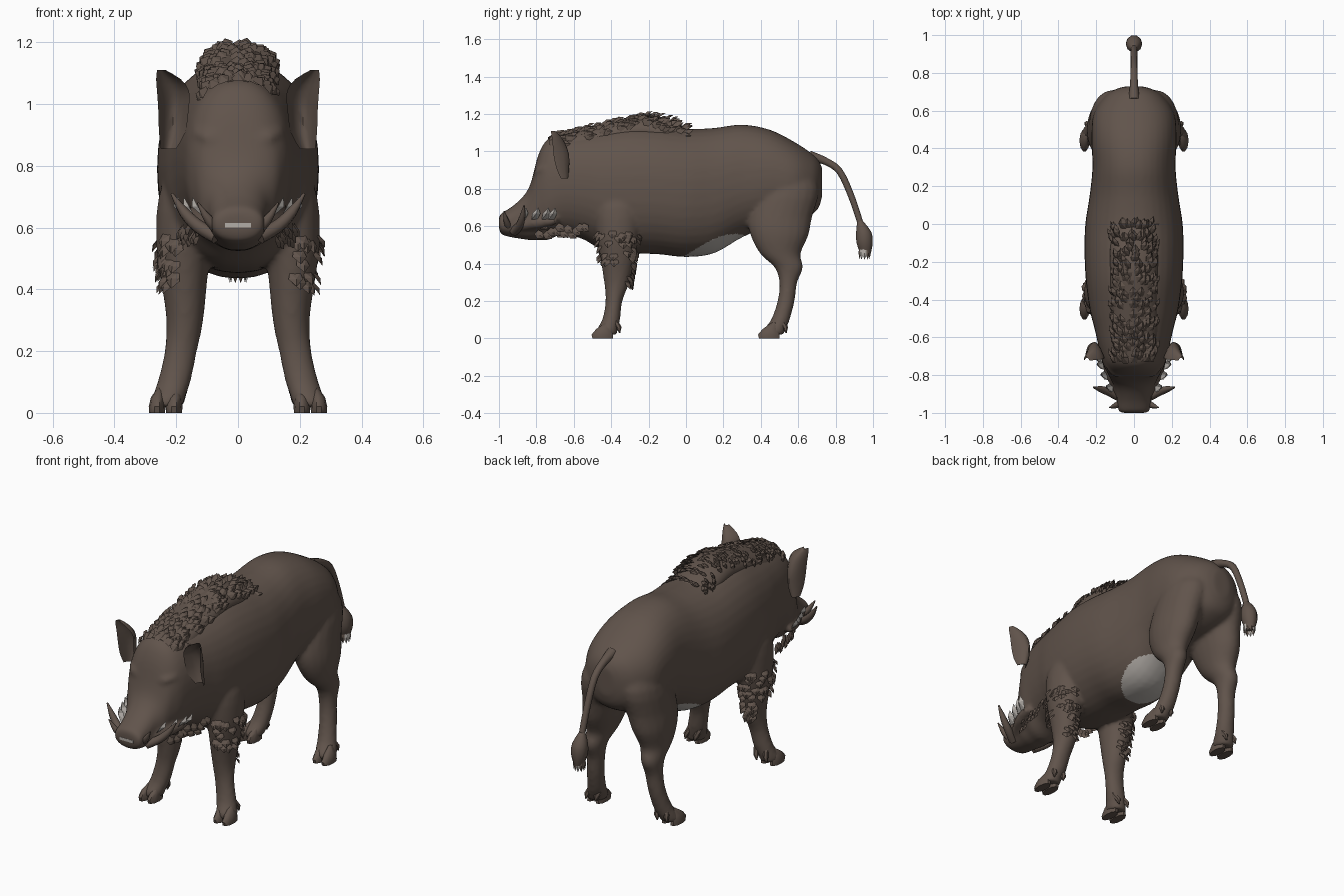
import bpy, bmesh, math, random
from mathutils import Vector

if "Cube" in bpy.data.objects:
    bpy.data.objects.remove(bpy.data.objects["Cube"])
random.seed(4)

def mat(name, rgb):
    m = bpy.data.materials.new(name)
    m.diffuse_color = (*rgb, 1)
    m.use_nodes = True
    m.node_tree.nodes["Principled BSDF"].inputs["Base Color"].default_value = m.diffuse_color
    return m

BROWN = mat("brown_hide", (0.119, 0.088, 0.071))
PALE = mat("pale_grey", (0.45, 0.42, 0.39))

def finish(bm, name, mats=(BROWN,), smooth=True, blend=False):
    if smooth:
        bmesh.ops.recalc_face_normals(bm, faces=bm.faces)
    me = bpy.data.meshes.new(name)
    bm.to_mesh(me)
    bm.free()
    ob = bpy.data.objects.new(name, me)
    bpy.context.collection.objects.link(ob)
    for m in mats:
        me.materials.append(m)
    bpy.ops.object.select_all(action='DESELECT')
    ob.select_set(True)
    bpy.context.view_layer.objects.active = ob
    if blend:  # fuse overlapping volumes into one skin
        r = ob.modifiers.new("fuse", 'REMESH')
        r.mode, r.voxel_size = 'VOXEL', .011
        s = ob.modifiers.new("soften", 'SMOOTH')
        s.iterations, s.factor = 8, .5
        bpy.ops.object.modifier_apply(modifier="fuse")
        bpy.ops.object.modifier_apply(modifier="soften")
    if smooth:
        bpy.ops.object.shade_smooth_by_angle(angle=math.radians(50))
    return ob

def resample(rows, n):
    """Catmull-Rom interpolation between rows of numbers."""
    rows = [Vector(r) for r in rows]
    out = []
    for i in range(len(rows) - 1):
        a, b, c, d = rows[max(i - 1, 0)], rows[i], rows[i + 1], rows[min(i + 2, len(rows) - 1)]
        for k in range(n):
            t = k / n
            out.append(0.5 * (2 * b + (c - a) * t + (2 * a - 5 * b + 4 * c - d) * t * t
                              + (3 * b - a - 3 * c + d) * t ** 3))
    return out + [rows[-1]]

def skin(bm, rings):
    rings = [[bm.verts.new(p) for p in r] for r in rings]
    n = len(rings[0])
    for a, b in zip(rings, rings[1:]):
        for i in range(n):
            bm.faces.new((a[i], a[(i + 1) % n], b[(i + 1) % n], b[i]))
    bm.faces.new(rings[0])
    bm.faces.new(rings[-1][::-1])

def loft(bm, rows, axis='z', seg=20, n=3, power=1.0, sx=1):
    """Rows: position along axis, two centre values, two radii."""
    rings = []
    for t, c1, c2, r1, r2 in resample(rows, n):
        ring = []
        for i in range(seg):
            a = math.tau * i / seg
            ca, sa = math.cos(a), math.sin(a)
            u = c1 + r1 * math.copysign(abs(ca) ** power, ca)
            v = c2 + r2 * math.copysign(abs(sa) ** power, sa)
            ring.append((u * sx, t, v) if axis == 'y' else (u * sx, v, t))
        rings.append(ring)
    skin(bm, rings)

def sweep(bm, path, seg=8, n=3, sx=1):
    """Round tube along points (x, y, z, radius)."""
    pts = resample(path, n)
    rings = []
    for i, p in enumerate(pts):
        d = (pts[min(i + 1, len(pts) - 1)] - pts[max(i - 1, 0)]).to_3d()
        q = d.to_track_quat('Z', 'Y')
        ring = []
        for k in range(seg):
            a = math.tau * k / seg
            v = p.to_3d() + q @ Vector((math.cos(a), math.sin(a), 0)) * p[3]
            ring.append((v.x * sx, v.y, v.z))
        rings.append(ring)
    skin(bm, rings)

def tuft(bm, base, tip, side, lift, index=0):
    """One pointed, slightly ridged lock of hair."""
    b, t, s, l = map(Vector, (base, tip, side, lift))
    m = b.lerp(t, 0.5)
    v = [bm.verts.new(p) for p in (b - s * .7, b + s * .7, m + s, t, m - s, m + l)]
    for i in range(5):
        bm.faces.new((v[i], v[(i + 1) % 5], v[5])).material_index = index

# Body, head and legs, fused. Body rows: (y, top, bottom, half width)
profile = [(-1.0, .655, .585, .07), (-.985, .67, .555, .085), (-.93, .705, .54, .09),
           (-.87, .76, .53, .10), (-.83, .83, .525, .12), (-.79, .98, .525, .14),
           (-.74, 1.065, .525, .165), (-.66, 1.09, .555, .185), (-.55, 1.105, .53, .21),
           (-.45, 1.12, .475, .235), (-.3, 1.14, .455, .255), (-.15, 1.135, .45, .262),
           (0, 1.12, .435, .258), (.15, 1.125, .455, .235), (.3, 1.143, .54, .22),
           (.45, 1.115, .60, .225), (.58, 1.05, .62, .215), (.67, .99, .66, .16),
           (.71, .95, .70, .105), (.728, .91, .76, .05)]
front = [(.85, .14, -.35, .06, .09), (.7, .165, -.36, .092, .125), (.55, .175, -.365, .09, .112),
         (.45, .175, -.365, .078, .097), (.3, .172, -.37, .06, .068), (.2, .185, -.385, .053, .045),
         (.1, .207, -.40, .054, .048), (.05, .225, -.42, .054, .057), (.02, .23, -.425, .052, .057)]
hind = [(.95, .09, .53, .07, .11), (.8, .115, .545, .11, .165), (.65, .138, .505, .105, .17),
        (.55, .155, .5, .095, .155), (.45, .168, .505, .072, .107), (.38, .178, .55, .055, .077),
        (.3, .182, .547, .048, .048), (.2, .192, .535, .046, .046), (.1, .207, .505, .05, .05),
        (.05, .222, .475, .054, .06), (.02, .23, .465, .052, .057)]
bm = bmesh.new()
loft(bm, [(y, 0, (a + b) / 2, w, (a - b) / 2) for y, a, b, w in profile],
     'y', seg=36, n=4, power=.9)
for s in (-1, 1):
    loft(bm, front, sx=s)
    loft(bm, hind, sx=s)
    # soft brow ridge and lip fold
    sweep(bm, [(.05, -.80, .87, .012), (.095, -.785, .89, .028), (.14, -.75, .91, .015)], sx=s)
    sweep(bm, [(.06, -.95, .585, .02), (.085, -.87, .605, .03), (.125, -.78, .62, .035),
               (.16, -.69, .63, .02)], sx=s)
body = finish(bm, "body_and_legs", (BROWN, PALE), blend=True)
for f in body.data.polygons:  # pale belly patch
    c = f.center
    f.material_index = int(c.z < .57 and ((c.y - .15) / .17) ** 2 + (c.x / .16) ** 2 < 1
                           and c.y < .31 and f.normal.z < -.2)

# Split hooves with dewclaws
for label, fy in (("front", -.435), ("hind", .455)):
    for s, sn in ((-1, "right"), (1, "left")):
        bm = bmesh.new()
        for x in (.207, .262):
            loft(bm, [(.085, x - .012, fy + .015, .008, .012), (.05, x - .002, fy - .005, .022, .042),
                      (.02, x, fy - .013, .027, .06), (0, x, fy - .01, .026, .058)], seg=10, n=1, sx=s)
        for dx in (-.035, .025):
            sweep(bm, [(.21 + dx, fy + .05, .10, .015), (.225 + dx, fy + .078, .055, .014),
                       (.23 + dx, fy + .08, .03, .004)], seg=6, n=1, sx=s)
        finish(bm, f"{label}_hooves_{sn}")

# Shaggy hair on the front legs
bm = bmesh.new()
for s in (-1, 1):
    for i in range(60):
        z = random.uniform(.42, .58) if i < 35 else random.uniform(.3, .5)
        a = random.uniform(-.9, 1.0) * math.pi / 2 if i < 35 else random.uniform(.6, 1.2) * math.pi / 2
        k = (z - .3) / .25
        x, y = .173 + (.06 + .03 * k) * math.cos(a), -.368 + (.068 + .044 * k) * math.sin(a)
        out = Vector((math.cos(a) * s, math.sin(a), 0))
        b = Vector((x * s, y, z)) - out * .008
        tuft(bm, b, b + out * .026 + Vector((0, 0, -.045)),
             Vector((-out.y, out.x, 0)) * .024, out * .012)
finish(bm, "front_leg_hair", smooth=False)

# Mane: a low mound covered in backward-leaning locks
crest = [(-.72, 1.08), (-.6, 1.11), (-.44, 1.15), (-.25, 1.19), (-.1, 1.165), (.01, 1.115)]
bm = bmesh.new()
loft(bm, [(y, 0, z - .08, .125 if -.7 < y < 0 else .08, .08) for y, z in crest], 'y', seg=24)
finish(bm, "mane_mound")
bm = bmesh.new()
line = resample(crest, 8)
for i in range(230):
    p = random.choice(line[:-2])
    a = random.uniform(-1.25, 1.25)
    out = Vector((math.sin(a), 0, math.cos(a)))
    b = Vector((.12 * out.x, p[0] + random.uniform(-.02, .0), p[1] - .085 + .08 * out.z))
    tuft(bm, b, b + out * random.uniform(.015, .033) + Vector((0, .055, 0)),
         Vector((out.z, 0, -out.x)) * .022, out * .014)
finish(bm, "mane_locks", smooth=False)

# Tail and its tuft
bm = bmesh.new()
sweep(bm, [(0, .66, .975, .03), (0, .74, .95, .021), (0, .82, .895, .019), (0, .88, .77, .018),
           (0, .925, .64, .017), (0, .945, .57, .016)], seg=10)
loft(bm, [(.63, 0, .93, .015, .015), (.57, 0, .95, .04, .042), (.51, 0, .955, .042, .045),
          (.455, 0, .96, .025, .03)], seg=10)
finish(bm, "tail")
bm = bmesh.new()
for i in range(10):
    a = math.tau * i / 10
    out = Vector((math.cos(a), math.sin(a), 0))
    b = Vector((0, .955, .49)) + out * .028
    tuft(bm, b, b + Vector((0, 0, -.07)), Vector((-out.y, out.x, 0)) * .014, out * .006, int(i % 3 == 0))
finish(bm, "tail_hair_tips", (BROWN, PALE), smooth=False)

for s, sn in ((-1, "right"), (1, "left")):
    # Ear: an upright cupped leaf; rows are (z, inner x, outer x, y, cup depth)
    bm = bmesh.new()
    rings = []
    for z, xi, xo, y, cup in resample([(.855, .20, .25, -.66, .03), (.91, .17, .256, -.685, .06),
                                       (.98, .16, .258, -.70, .075), (1.04, .158, .262, -.705, .06),
                                       (1.08, .185, .265, -.71, .04), (1.11, .235, .262, -.715, .015)], 2):
        arc = [((xi + (xo - xi) * k / 6) * s, y + cup * math.sin(math.pi * k / 6) ** .8
                if 0 < k < 6 else y, z) for k in range(7)]
        rings.append(arc + [(px, py - .008, pz) for px, py, pz in arc[::-1]])
    skin(bm, rings)
    finish(bm, f"ear_{sn}")

    # Tusks
    bm = bmesh.new()
    sweep(bm, [(.07, -.92, .57, .024), (.13, -.89, .605, .022), (.175, -.875, .65, .017),
               (.215, -.865, .71, .004)], sx=s)
    sweep(bm, [(.055, -.94, .585, .02), (.095, -.96, .625, .016), (.13, -.972, .68, .003)], sx=s)
    finish(bm, f"tusks_{sn}")

    # Jaw hair
    bm = bmesh.new()
    for i in range(12):
        y = -.80 + .022 * i
        b = Vector((s * (.115 + .25 * (y + .82)), y, random.uniform(.565, .62)))
        tuft(bm, b, b + Vector((s * .018, .04, -.035)), (0, .016, .016), (s * .01, 0, 0))
    finish(bm, f"jaw_hair_{sn}", smooth=False)

    # Pale cheek bristles
    bm = bmesh.new()
    for x, y in ((.112, -.875), (.14, -.81), (.16, -.755), (.17, -.72)):
        tuft(bm, (s * x, y, .635), (s * (x + .035), y + .02, .70), (0, .022, .0), (s * .02, 0, 0))
    finish(bm, f"cheek_bristles_{sn}", (PALE,), smooth=False)

# Pale strip on the snout
bm = bmesh.new()
bmesh.ops.create_cube(bm, size=1)
for v in bm.verts:
    v.co = (v.co.x * .085, -.997 + v.co.y * .008, .607 + v.co.z * .015)
finish(bm, "snout_strip", (PALE,), smooth=False)
